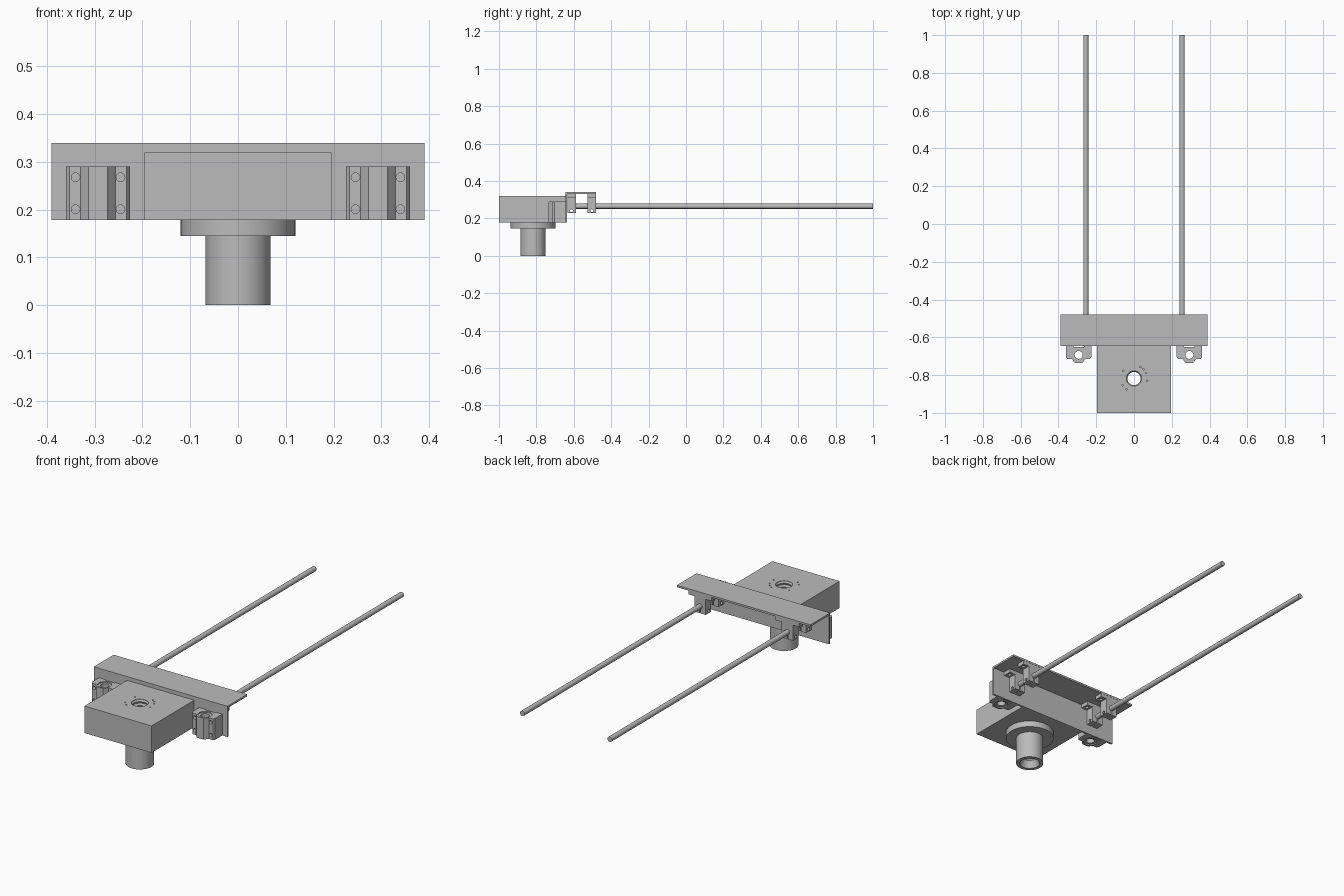
import bpy, bmesh, math
from mathutils import Matrix, Vector

cube = bpy.data.objects.get("Cube")
if cube:
    bpy.data.objects.remove(cube, do_unlink=True)

grey = bpy.data.materials.new("machined grey")
grey.use_nodes = True
grey.diffuse_color = (0.5, 0.5, 0.5, 1)
grey.node_tree.nodes["Principled BSDF"].inputs["Base Color"].default_value = (0.5, 0.5, 0.5, 1)


def finish(name, bm):
    bmesh.ops.recalc_face_normals(bm, faces=bm.faces[:])
    mesh = bpy.data.meshes.new(name)
    bm.to_mesh(mesh)
    bm.free()
    mesh.materials.append(grey)
    ob = bpy.data.objects.new(name, mesh)
    bpy.context.collection.objects.link(ob)
    return ob


def activate(ob):
    bpy.ops.object.select_all(action='DESELECT')
    ob.select_set(True)
    bpy.context.view_layer.objects.active = ob


def smooth(ob):
    activate(ob)
    bpy.ops.object.shade_smooth_by_angle(angle=math.radians(30))


def prism(name, points, depth):
    """Extrude a closed outline of 3D points along the depth vector."""
    bm = bmesh.new()
    face = bm.faces.new([bm.verts.new(p) for p in points])
    new = bmesh.ops.extrude_face_region(bm, geom=[face])["geom"]
    bmesh.ops.translate(bm, vec=depth, verts=[v for v in new if isinstance(v, bmesh.types.BMVert)])
    return finish(name, bm)


def box(name, x0, x1, y0, y1, z0, z1):
    return prism(name, [(x0, y0, z0), (x1, y0, z0), (x1, y1, z0), (x0, y1, z0)], (0, 0, z1 - z0))


def cylinder(name, start, end, radius, sides=32):
    a, b = Vector(start), Vector(end)
    turn = (b - a).to_track_quat('Z', 'Y').to_matrix().to_4x4()
    bm = bmesh.new()
    bmesh.ops.create_cone(bm, cap_ends=True, segments=sides, radius1=radius, radius2=radius,
                          depth=(b - a).length, matrix=Matrix.Translation((a + b) / 2) @ turn)
    return finish(name, bm)


def lathe(name, profile, centre, sides=48):
    """Revolve a closed (radius, z) profile around a vertical axis."""
    bm = bmesh.new()
    rings = []
    for i in range(sides):
        a = 2 * math.pi * i / sides
        rings.append([bm.verts.new((centre[0] + r * math.cos(a), centre[1] + r * math.sin(a), z))
                      for r, z in profile])
    n = len(profile)
    for i in range(sides):
        p, q = rings[i], rings[(i + 1) % sides]
        for j in range(n):
            k = (j + 1) % n
            bm.faces.new((p[j], q[j], q[k], p[k]))
    return finish(name, bm)


def cut(ob, cutters):
    for c in cutters:
        c.hide_render = True
        activate(ob)
        m = ob.modifiers.new("cut", 'BOOLEAN')
        m.operation = 'DIFFERENCE'
        m.solver = 'EXACT'
        m.object = c
        bpy.ops.object.modifier_apply(modifier=m.name)
        bpy.data.objects.remove(c, do_unlink=True)
    smooth(ob)


# Carriage block with central bore and a ring of pin holes
HUB_Y = -0.818
block = box("carriage_block", -0.196, 0.196, -1, -0.645, 0.178, 0.32)
cutters = [cylinder("bore", (0, HUB_Y, 0.1), (0, HUB_Y, 0.4), 0.041, 48)]
for angle in (-125, -150, -10, 25, 45, 62, 145):
    a = math.radians(angle)
    x, y = 0.07 * math.cos(a), HUB_Y + 0.07 * math.sin(a)
    cutters.append(cylinder("pin_hole", (x, y, 0.31), (x, y, 0.33), 0.004, 8))
cut(block, cutters)

# Flanged nut with a ridged bore
profile = [(0.05, 0), (0.068, 0), (0.068, 0.145), (0.12, 0.145), (0.12, 0.178),
           (0.041, 0.178), (0.041, 0.318)]
RIDGES = 14
for i in range(RIDGES):
    z = 0.31 - i * 0.021
    profile += [(0.035, z), (0.040, z - 0.0105)]
smooth(lathe("flanged_nut", profile, (0, HUB_Y)))

# Angle plate: upright web and top shelf
outline = [(-0.645, 0.178), (-0.635, 0.178), (-0.635, 0.33), (-0.48, 0.33), (-0.48, 0.34), (-0.645, 0.34)]
prism("angle_plate", [(-0.39, y, z) for y, z in outline], (0.78, 0, 0))

for side, label in ((1, "left"), (-1, "right")):
    # Linear bearing housing on the front of the web
    cx, cy = side * 0.293, -0.693
    half = [(0.028, -0.651), (0.028, -0.645), (0.067, -0.645), (0.067, -0.704), (0.06, -0.714),
            (0.037, -0.714), (0.02, -0.735)]
    outline = half + [(-x, y) for x, y in reversed(half)]
    housing = prism(label + "_bearing_housing", [(cx + x, y, 0.178) for x, y in outline], (0, 0, 0.112))
    cutters = [cylinder("bearing_bore", (cx, cy, 0.1), (cx, cy, 0.4), 0.034, 40)]
    for dx in (-0.047, 0.047):
        for z in (0.201, 0.268):
            cutters.append(cylinder("bolt_hole", (cx + dx, -0.75, z), (cx + dx, -0.66, z), 0.009, 20))
    cut(housing, cutters)
    smooth(lathe(label + "_bearing", [(0.021, 0.184), (0.0342, 0.184), (0.0342, 0.284), (0.021, 0.284)],
                 (cx, cy), 40))

    # Guide rod
    rx, rz = side * 0.255, 0.265
    smooth(cylinder(label + "_guide_rod", (rx, -0.633, rz), (rx, 1, rz), 0.0135))

    # Two split clamps hanging from the shelf
    half = [(0.003, 0.228), (0.033, 0.228), (0.033, 0.31), (0.068, 0.31), (0.068, 0.33)]
    slot = [(0.003, 0.262)]
    outline = slot + half + [(-x, z) for x, z in reversed(slot + half)]
    for y, place in ((-0.634, "front"), (-0.526, "rear")):
        clamp = prism(label + "_" + place + "_rod_clamp", [(rx + x, y, z) for x, z in outline], (0, 0.045, 0))
        my = y + 0.0225
        cutters = [cylinder("rod_hole", (rx, y - 0.1, rz), (rx, y + 0.1, rz), 0.0133),
                   cylinder("screw_hole", (rx - 0.1, my, 0.241), (rx + 0.1, my, 0.241), 0.008, 20)]
        for dx in (-0.051, 0.051):
            cutters.append(cylinder("foot_hole", (rx + dx, my, 0.3), (rx + dx, my, 0.328), 0.009, 20))
        cut(clamp, cutters)
